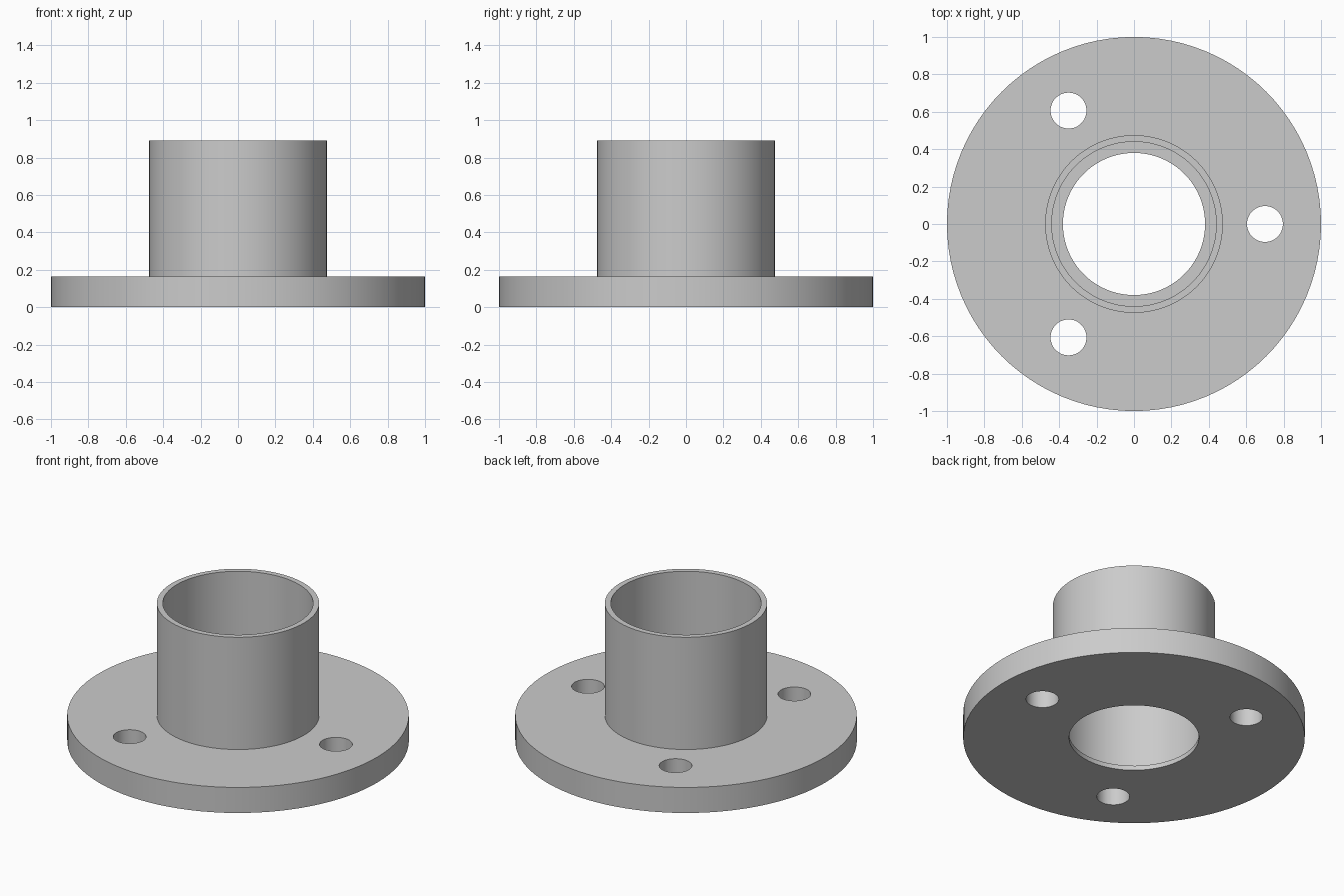
import bpy, bmesh, math

if "Cube" in bpy.data.objects:
    bpy.data.objects.remove(bpy.data.objects["Cube"], do_unlink=True)

SEGMENTS = 96
PLATE_R, PLATE_TOP = 1.0, 0.165
SLEEVE_R, BORE_R, SLEEVE_TOP = 0.475, 0.44, 0.89
LIP_R, LIP_TOP = 0.38, 0.03
BOLT_CIRCLE, BOLT_R, BOLTS = 0.7, 0.096, 3

metal = bpy.data.materials.new("plain grey")
metal.use_nodes = True
GREY = (0.6, 0.6, 0.6, 1)
metal.diffuse_color = GREY
metal.node_tree.nodes["Principled BSDF"].inputs["Base Color"].default_value = GREY


def lathe(name, profile):
    """Turn a closed (radius, height) profile around the z axis."""
    bm = bmesh.new()
    verts = [bm.verts.new((r, 0, z)) for r, z in profile]
    edges = [bm.edges.new((v, verts[i - 1])) for i, v in enumerate(verts)]
    bmesh.ops.spin(bm, geom=verts + edges, cent=(0, 0, 0), axis=(0, 0, 1),
                   angle=math.tau, steps=SEGMENTS)
    bmesh.ops.remove_doubles(bm, verts=bm.verts, dist=1e-4)
    bmesh.ops.recalc_face_normals(bm, faces=bm.faces)
    mesh = bpy.data.meshes.new(name)
    bm.to_mesh(mesh)
    bm.free()
    mesh.materials.append(metal)
    obj = bpy.data.objects.new(name, mesh)
    bpy.context.collection.objects.link(obj)
    return obj


def activate(obj):
    bpy.ops.object.select_all(action="DESELECT")
    obj.select_set(True)
    bpy.context.view_layer.objects.active = obj


# Round plate and upright sleeve, with a thin lip at the bottom of the bore
flange = lathe("flanged_sleeve", [
    (LIP_R, 0), (PLATE_R, 0), (PLATE_R, PLATE_TOP), (SLEEVE_R, PLATE_TOP),
    (SLEEVE_R, SLEEVE_TOP), (BORE_R, SLEEVE_TOP), (BORE_R, LIP_TOP),
    (LIP_R, LIP_TOP)])

# Bolt holes, evenly spaced around the plate
for i in range(BOLTS):
    a = math.tau * i / BOLTS
    bpy.ops.mesh.primitive_cylinder_add(
        vertices=48, radius=BOLT_R, depth=1,
        location=(BOLT_CIRCLE * math.cos(a), BOLT_CIRCLE * math.sin(a), 0))
    cutter = bpy.context.object
    cutter.name = "bolt_hole_cutter"
    cutter.hide_render = True
    cutter.data.materials.append(metal)
    activate(flange)
    mod = flange.modifiers.new("bolt_hole", "BOOLEAN")
    mod.operation, mod.solver, mod.object = "DIFFERENCE", "EXACT", cutter
    bpy.ops.object.modifier_apply(modifier=mod.name)
    bpy.data.objects.remove(cutter, do_unlink=True)

activate(flange)
bpy.ops.object.shade_smooth_by_angle(angle=math.radians(30))
